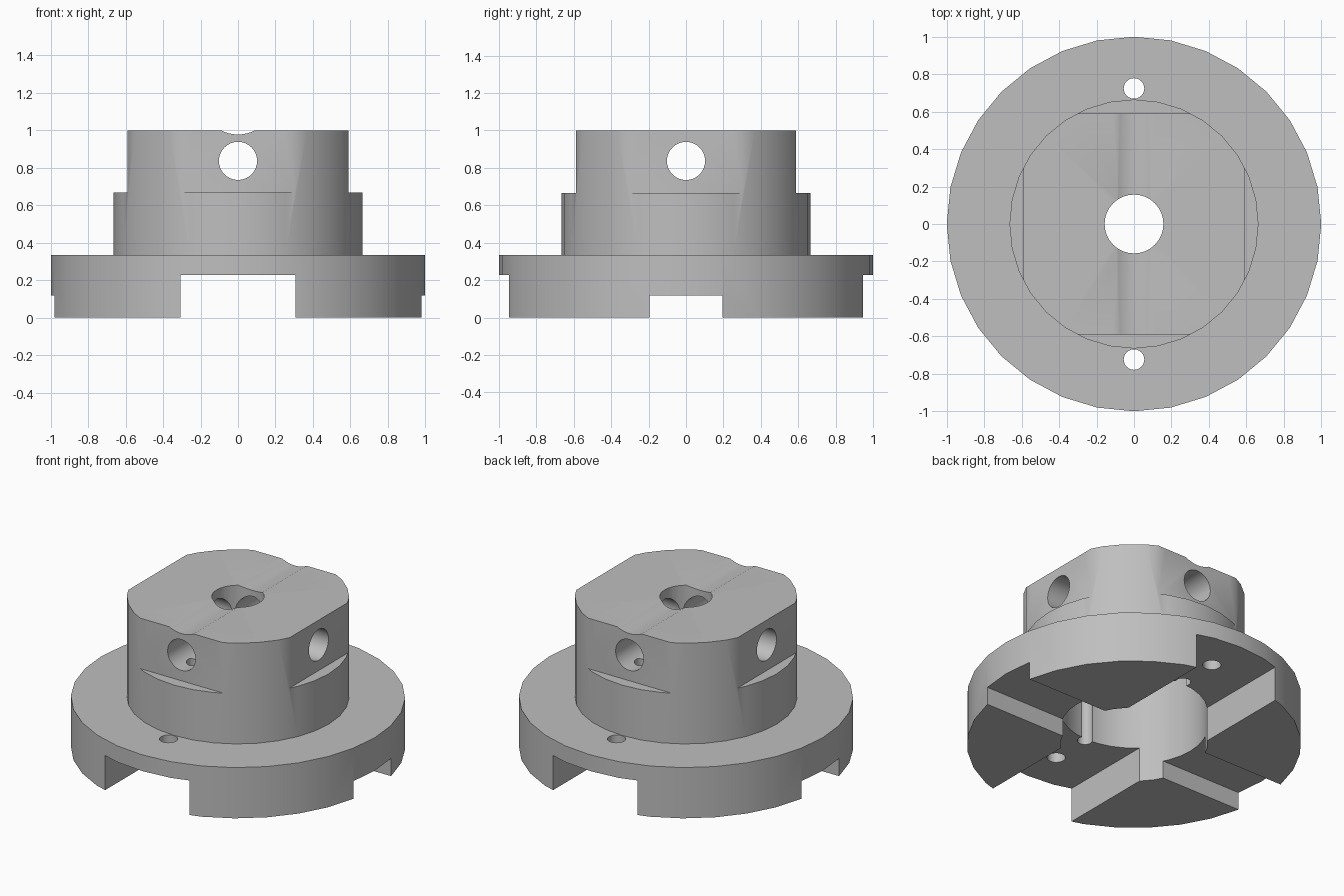
import bpy, bmesh, math
from mathutils import Matrix

if "Cube" in bpy.data.objects:
    bpy.data.objects.remove(bpy.data.objects["Cube"], do_unlink=True)

metal = bpy.data.materials.new("grey metal")
metal.use_nodes = True
colour = (0.52, 0.52, 0.52, 1)
metal.diffuse_color = colour
metal.node_tree.nodes["Principled BSDF"].inputs["Base Color"].default_value = colour


def add_object(name, bm):
    bmesh.ops.recalc_face_normals(bm, faces=bm.faces)
    mesh = bpy.data.meshes.new(name)
    bm.to_mesh(mesh)
    bm.free()
    mesh.materials.append(metal)
    obj = bpy.data.objects.new(name, mesh)
    bpy.context.collection.objects.link(obj)
    return obj


def lathe(name, profile, sides):
    """Closed ring solid from (radius, z) points turned about z."""
    bm = bmesh.new()
    rings = []
    for i in range(sides):
        a = math.tau * i / sides
        rings.append([bm.verts.new((r * math.cos(a), r * math.sin(a), z)) for r, z in profile])
    n = len(profile)
    for i in range(sides):
        a, b = rings[i], rings[(i + 1) % sides]
        for j in range(n):
            k = (j + 1) % n
            bm.faces.new((a[j], b[j], b[k], a[k]))
    return add_object(name, bm)


def box(name, low, high):
    bm = bmesh.new()
    size = [h - l for l, h in zip(low, high)]
    centre = [(h + l) / 2 for l, h in zip(low, high)]
    bmesh.ops.create_cube(bm, size=1, matrix=Matrix.Translation(centre) @ Matrix.Diagonal((*size, 1)))
    return add_object(name, bm)


def rod(name, centre, radius, length, axis="Z", sides=32):
    turn = {"X": Matrix.Rotation(math.pi / 2, 4, "Y"),
            "Y": Matrix.Rotation(math.pi / 2, 4, "X"),
            "Z": Matrix.Identity(4)}[axis]
    bm = bmesh.new()
    bmesh.ops.create_cone(bm, cap_ends=True, segments=sides, radius1=radius, radius2=radius,
                          depth=length, matrix=Matrix.Translation(centre) @ turn)
    return add_object(name, bm)


# Flange and hub, with a wide bore below and a narrow one above
body = lathe("flanged_hub", [(1, 0), (1, 0.335), (0.665, 0.335), (0.665, 1),
                             (0.157, 1), (0.157, 0.667), (0.44, 0.667), (0.44, 0)], 32)

# Crossed slots in the underside
cutters = [box("wide_slot", (-0.307, -1.2, -0.2), (0.307, 1.2, 0.228)),
           box("narrow_slot", (-1.2, -0.196, -0.2), (1.2, 0.196, 0.117))]

# Four flats around the top of the hub
for s in (-1, 1):
    near, far = sorted((s * 0.589, s * 1.1))
    cutters.append(box("side_flat", (near, -0.9, 0.667), (far, 0.9, 1.2)))
    cutters.append(box("end_flat", (-0.9, near, 0.667), (0.9, far, 1.2)))

# Cross holes through the hub and a shallow groove over its top
cutters.append(rod("cross_hole_x", (0, 0, 0.837), 0.102, 2, "X"))
cutters.append(rod("cross_hole_y", (0, 0, 0.837), 0.102, 2, "Y"))
cutters.append(rod("top_groove", (0, 0, 1.173), 0.195, 2, "Y", 48))

# Flange holes, and upright channels in the bore wall
for s in (-1, 1):
    cutters.append(rod("flange_hole", (0, s * 0.724, 0.25), 0.055, 0.4, sides=24))
    cutters.append(rod("bore_channel", (0, s * 0.457, 0.47), 0.046, 0.72, sides=24))

for cutter in cutters:
    cut = body.modifiers.new(cutter.name, "BOOLEAN")
    cut.operation = "DIFFERENCE"
    cut.solver = "EXACT"
    cut.object = cutter
    cutter.hide_render = True

# Apply the cuts and drop the cutters
bpy.context.view_layer.update()
bpy.ops.object.select_all(action="DESELECT")
bpy.context.view_layer.objects.active = body
body.select_set(True)
for name in [m.name for m in body.modifiers]:
    bpy.ops.object.modifier_apply(modifier=name)
for cutter in cutters:
    bpy.data.objects.remove(cutter, do_unlink=True)
bpy.ops.object.shade_smooth_by_angle(angle=math.radians(30))
